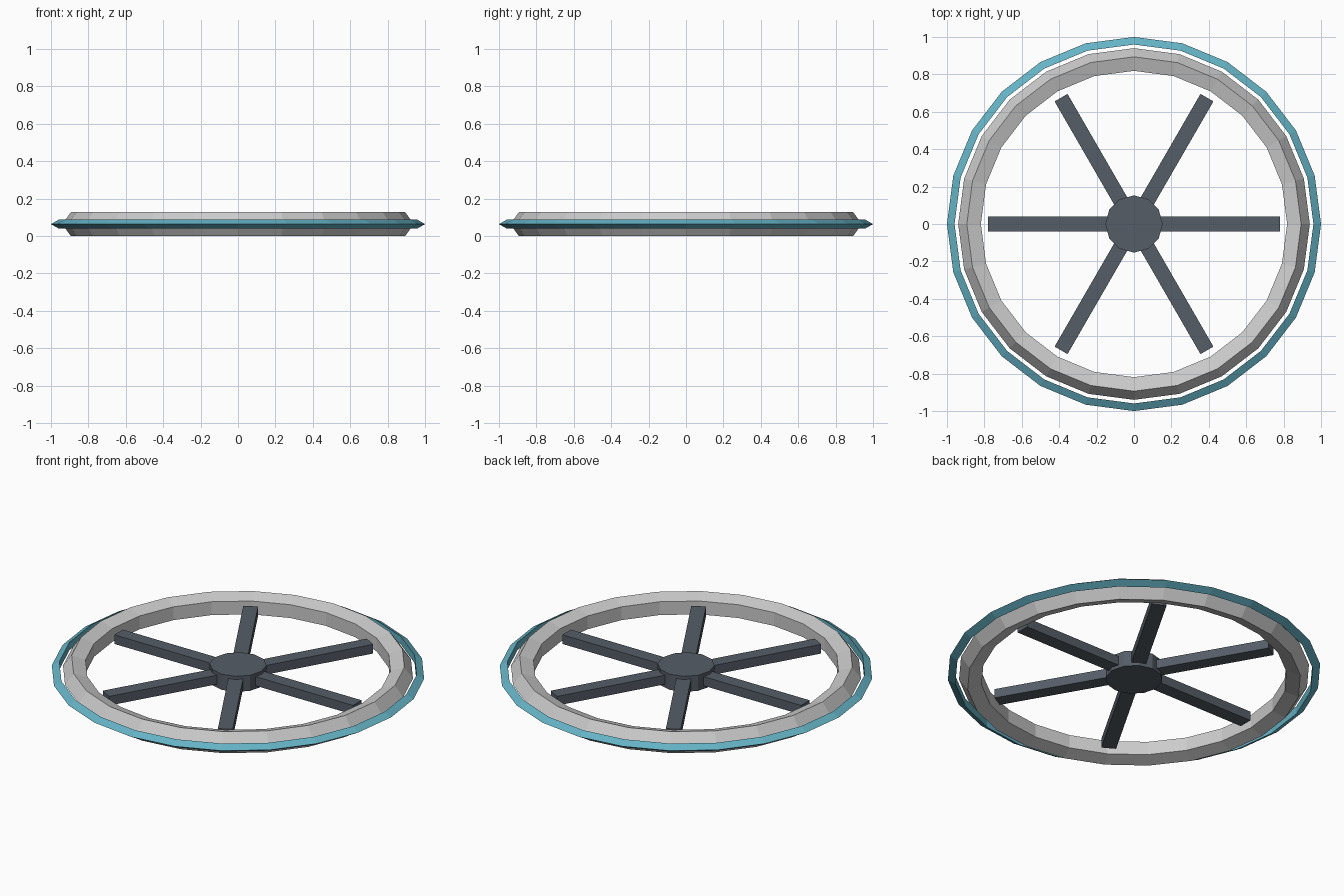
import bpy
from math import radians, cos, sin

if "Cube" in bpy.data.objects:
    bpy.data.objects.remove(bpy.data.objects["Cube"])

MID = 0.064  # mid height of the wheel


def material(name, rgb):
    m = bpy.data.materials.new(name)
    m.diffuse_color = (*rgb, 1)
    m.use_nodes = True
    m.node_tree.nodes["Principled BSDF"].inputs["Base Color"].default_value = m.diffuse_color
    return m


dark = material("dark_metal", (0.09, 0.11, 0.135))
teal = material("teal_glow", (0.13, 0.45, 0.56))


def finish(name, mat=None):
    ob = bpy.context.object
    ob.name = name
    if mat:
        ob.data.materials.append(mat)
    return ob


def ring(name, major, minor, sides, mat=None):
    bpy.ops.mesh.primitive_torus_add(
        major_radius=major, minor_radius=minor, major_segments=24,
        minor_segments=sides, location=(0, 0, MID))
    return finish(name, mat)


# Main rim with five-sided section, thin outer band with triangular section
ring("rim", 0.873, 0.067, 5)
ring("outer_band", 0.973, 0.027, 3, teal)

# Hub
bpy.ops.mesh.primitive_cylinder_add(vertices=12, radius=0.153, depth=0.092,
                                    location=(0, 0, MID))
finish("hub", dark)

# Six spokes running out of the hub, stopping short of the rim
inner, outer = 0.1, 0.78
for i in range(6):
    a = radians(60 * i)
    r = (inner + outer) / 2
    bpy.ops.mesh.primitive_cube_add(size=1, location=(r * cos(a), r * sin(a), MID),
                                    rotation=(0, 0, a))
    spoke = finish(f"spoke_{i + 1}", dark)
    spoke.scale = (outer - inner, 0.08, 0.054)
